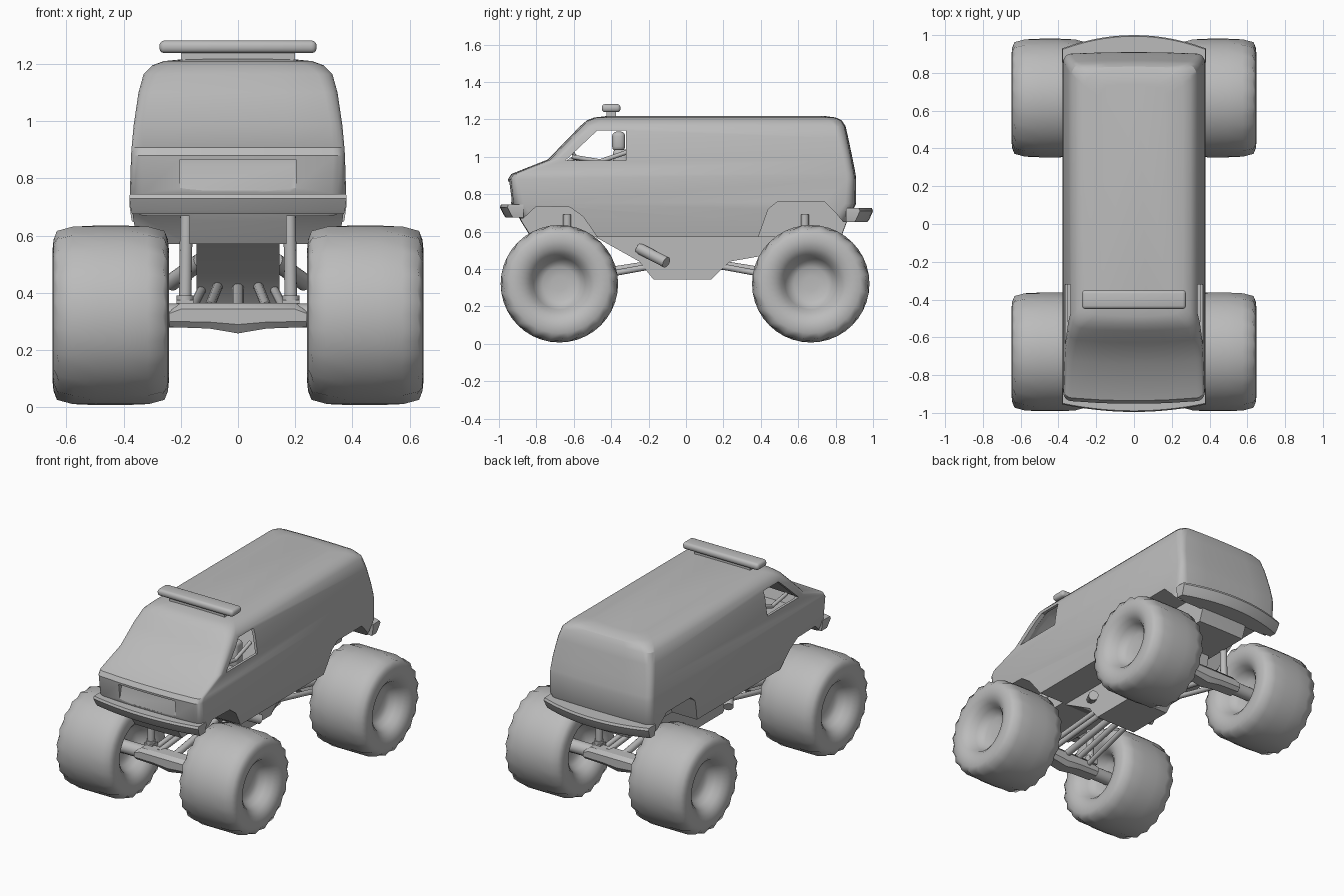
import bpy, bmesh
from math import sin, cos, pi
from mathutils import Vector

if "Cube" in bpy.data.objects:
    bpy.data.objects.remove(bpy.data.objects["Cube"])

grey = bpy.data.materials.new('mid_grey')
grey.diffuse_color = (.5, .5, .5, 1)
grey.use_nodes = True
grey.node_tree.nodes["Principled BSDF"].inputs["Base Color"].default_value = grey.diffuse_color

def finish(name, bm, angle=35):
    bmesh.ops.recalc_face_normals(bm, faces=bm.faces)
    me = bpy.data.meshes.new(name)
    bm.to_mesh(me)
    bm.free()
    me.materials.append(grey)
    ob = bpy.data.objects.new(name, me)
    bpy.context.collection.objects.link(ob)
    smooth(ob, angle)
    return ob

def smooth(ob, angle=35):
    bpy.ops.object.select_all(action='DESELECT')
    bpy.context.view_layer.objects.active = ob
    ob.select_set(True)
    bpy.ops.object.shade_smooth_by_angle(angle=angle * pi / 180)

def loft(name, rings, angle=35):
    bm = bmesh.new()
    vs = [[bm.verts.new(p) for p in r] for r in rings]
    n = len(vs[0])
    for a, b in zip(vs, vs[1:]):
        for i in range(n):
            j = (i + 1) % n
            bm.faces.new((a[i], a[j], b[j], b[i]))
    bm.faces.new(vs[0])
    bm.faces.new(vs[-1])
    return finish(name, bm, angle)

def side_prism(name, poly, x0, x1):
    return loft(name, [[(x, y, z) for y, z in poly] for x in (x0, x1)])

def box(name, lo, hi, bevel=0.0):
    bm = bmesh.new()
    bmesh.ops.create_cube(bm, size=1)
    for v in bm.verts:
        v.co = [l + (c + 0.5) * (h - l) for l, h, c in zip(lo, hi, v.co)]
    if bevel:
        bmesh.ops.bevel(bm, geom=bm.edges[:], offset=bevel, segments=3, affect='EDGES', profile=0.5)
    return finish(name, bm)

def tube(name, a, b, r, r2=None, seg=14):
    a, b = Vector(a), Vector(b)
    bm = bmesh.new()
    bmesh.ops.create_cone(bm, cap_ends=True, segments=seg, radius1=r, radius2=r2 or r, depth=(b - a).length)
    ob = finish(name, bm)
    ob.location = (a + b) / 2
    ob.rotation_euler = (b - a).to_track_quat('Z', 'Y').to_euler()
    return ob

def cut(target, cutter):
    # keep the first solver whose result still spans the whole body
    before = target.data.copy()
    for solver in ('EXACT', 'MANIFOLD', 'FLOAT'):
        m = target.modifiers.new('cut', 'BOOLEAN')
        m.object, m.operation, m.solver = cutter, 'DIFFERENCE', solver
        bpy.context.view_layer.objects.active = target
        bpy.ops.object.modifier_apply(modifier=m.name)
        ys = [v.co.y for v in target.data.vertices]
        if ys and max(ys) - min(ys) > 1.82:
            break
        target.data = before.copy()
    bpy.data.objects.remove(cutter)

def body_ring(z, yf, yb, w, r):
    # rounded rectangle with gently bowed front and back
    pts = []
    for cx, cy, a0 in ((w - r, yb - r, 0), (-w + r, yb - r, 90), (-w + r, yf + r, 180), (w - r, yf + r, 270)):
        pts += [(cx + r * cos((a0 + t * 22.5) * pi / 180), cy + r * sin((a0 + t * 22.5) * pi / 180)) for t in range(5)]
        if a0 == 90:
            pts[-5:-5] = [(-cx * k, yb) for k in (0.55, 0.2, -0.2, -0.55)]
        if a0 == 270:
            pts[-5:-5] = [(cx * k, yf) for k in (-0.55, -0.2, 0.2, 0.55)]
    mid = (yf + yb) / 2
    out = []
    for x, y in pts:
        d = (x / w) ** 2 * abs(y - mid) / (yb - mid)
        out.append((x, y - .01 * d if y > mid else y + .018 * d, z))
    return out

# Van body: horizontal sections (z, front, back, half width, corner radius)
levels = [(.57, -.83, .83, .35, .06), (.65, -.88, .86, .365, .06), (.75, -.935, .91, .378, .05),
          (.88, -.952, .91, .374, .04), (.908, -.935, .907, .372, .04), (.985, -.74, .892, .365, .04),
          (1.10, -.628, .868, .348, .045), (1.165, -.565, .853, .33, .05), (1.195, -.53, .833, .30, .06),
          (1.21, -.49, .80, .26, .06), (1.218, -.42, .74, .18, .06)]
body = loft('van_body', [body_ring(*l) for l in levels])
inner = [(.79, -.87, .88, .355, .05)] + [(z - .015, f + .06, b - .02, w - .015, r) for z, f, b, w, r in levels[3:]]
cut(body, loft('cabin_space', [body_ring(*l) for l in inner]))
# Side windows, grille recess and wheel arches
cut(body, side_prism('window_cut', [(-.645, .98), (-.475, 1.14), (-.32, 1.14), (-.32, .98)], -.5, .5))
cut(body, side_prism('grille_cut', [(-1.1, .757), (-.934, .757), (-.914, .845), (-.914, .866), (-1.1, .866)], -.203, .203))
front_arch = [(-1, .5), (-1, .655), (-.87, .67), (-.8, .735), (-.62, .73), (-.55, .68), (-.47, .565), (-.44, .5)]
rear_arch = [(.36, .5), (.39, .58), (.44, .72), (.49, .76), (.74, .76), (.8, .7), (.84, .652), (1, .652), (1, .5)]
for s in (-1, 1):
    for arch in (front_arch, rear_arch):
        cut(body, side_prism('arch_cut', arch, s * .17, s * .5))
smooth(body, 30)

# Wrap-around bumpers
def bumper(name, s, reach, bow, wrap, z0, z1):
    def plan(z, k):
        xs = [-.38 + .76 * i / 14 for i in range(15)]
        outer = [(-.38, wrap)] + [(x, reach - k - bow * (x / .38) ** 2) for x in xs] + [(.38, wrap)]
        return [(x * (1 - k * .8), s * y, z) for x, y in outer]
    loft(name, [plan(z0, .03), plan(z0 + .015, .02), plan(z1 - .015, 0), plan(z1, .006)])
bumper('front_bumper', -1, .995, .04, .868, .675, .745)
bumper('rear_bumper', 1, 1.0, .07, .855, .65, .725)

# Roof light bar
box('light_bar', (-.275, -.45, 1.238), (.275, -.35, 1.282), .018)
box('light_bar_base', (-.2, -.425, 1.20), (.2, -.375, 1.245))

# Chassis keel and side exhausts
side_prism('chassis', [(-.5, .58), (-.25, .44), (-.175, .345), (.135, .345), (.235, .44), (.52, .49), (.54, .58)], -.145, .145)
for s in (-1, 1):
    tube('exhaust', (s * .13, -.25, .51), (s * .235, -.105, .435), .03)

# Tyres: dished profile (offset, radius) with alternating lugs on the shoulders
half = [(.085, .04), (.09, .09), (.105, .118), (.135, .138), (.17, .158), (.193, .188), (.204, .225),
        (.2, .265), (.185, .294), (.13, .309), (.05, .314)]
profile = [(-x, r) for x, r in half] + half[::-1]
def tyre(name, x, y):
    rings = []
    for dx, r in profile:
        ring = []
        for i in range(40):
            lug = .005 * (1 if i % 2 else -1) if r > .28 and abs(dx) > .1 else 0
            a = 2 * pi * i / 40
            ring.append((x + dx + (lug if dx > 0 else -lug) * .6, y + (r + lug) * cos(a), .321 + (r + lug) * sin(a)))
        rings.append(ring)
    loft(name, rings, 60)

# Running gear at both ends: tyres, axle, shocks and links
for end, ya, yd in (('front', -.677, -1), ('rear', .667, 1)):
    tube(end + '_axle', (-.42, ya, .32), (.42, ya, .32), .042)
    truss = [(-.24, .28), (-.1, .275), (0, .258), (.1, .275), (.24, .28), (.24, .335), (.2, .365), (-.2, .365), (-.24, .335)]
    loft(end + '_axle_truss', [[(x, ya + o, .32 + (z - .32) * k) for x, z in truss]
                               for o, k in ((-.055, .5), (-.035, 1), (.035, 1), (.055, .5))])
    tube(end + '_driveshaft', (0, ya, .34), (0, yd * .18, .42), .022)
    for s in (-1, 1):
        tyre(end + '_tyre', s * .445, ya)
        ys = yd * .635
        tube(end + '_shock_body', (s * .185, ys, .36), (s * .18, ys, .69), .022)
        tube(end + '_shock_lower', (s * .185, ys, .35), (s * .185, ys, .39), .03)
        box(end + '_shock_bracket', (s * .185 - .03, ys - .03, .335), (s * .185 + .03, ys + .03, .375))
        tube(end + '_lower_link', (s * .17, ya, .325), (s * .125, yd * .18, .415), .016)
        tube(end + '_upper_link', (s * .1, ya, .35), (s * .07, yd * .2, .425), .018)

# Cab interior
for s in (-1, 1):
    box('seat_base', (s * .17 - .09, -.52, .79), (s * .17 + .09, -.31, .89), .02)
    box('seat_back', (s * .17 - .09, -.39, .87), (s * .17 + .09, -.31, 1.04), .02)
    box('headrest', (s * .17 - .06, -.395, 1.03), (s * .17 + .06, -.325, 1.135), .025)
    tube('cage_bar', (s * .3, -.61, 1.0), (s * .3, -.46, .975), .012)
    tube('cage_brace', (s * .3, -.46, .975), (s * .3, -.3, 1.03), .012)
tube('steering_column', (.17, -.66, .95), (.17, -.59, 1.0), .012)
bpy.ops.mesh.primitive_torus_add(major_radius=.05, minor_radius=.009, major_segments=20, minor_segments=8,
                                 location=(.17, -.59, 1.0), rotation=(-.95, 0, 0))
wheel = bpy.context.object
wheel.name = 'steering_wheel'
wheel.data.materials.append(grey)
smooth(wheel)
